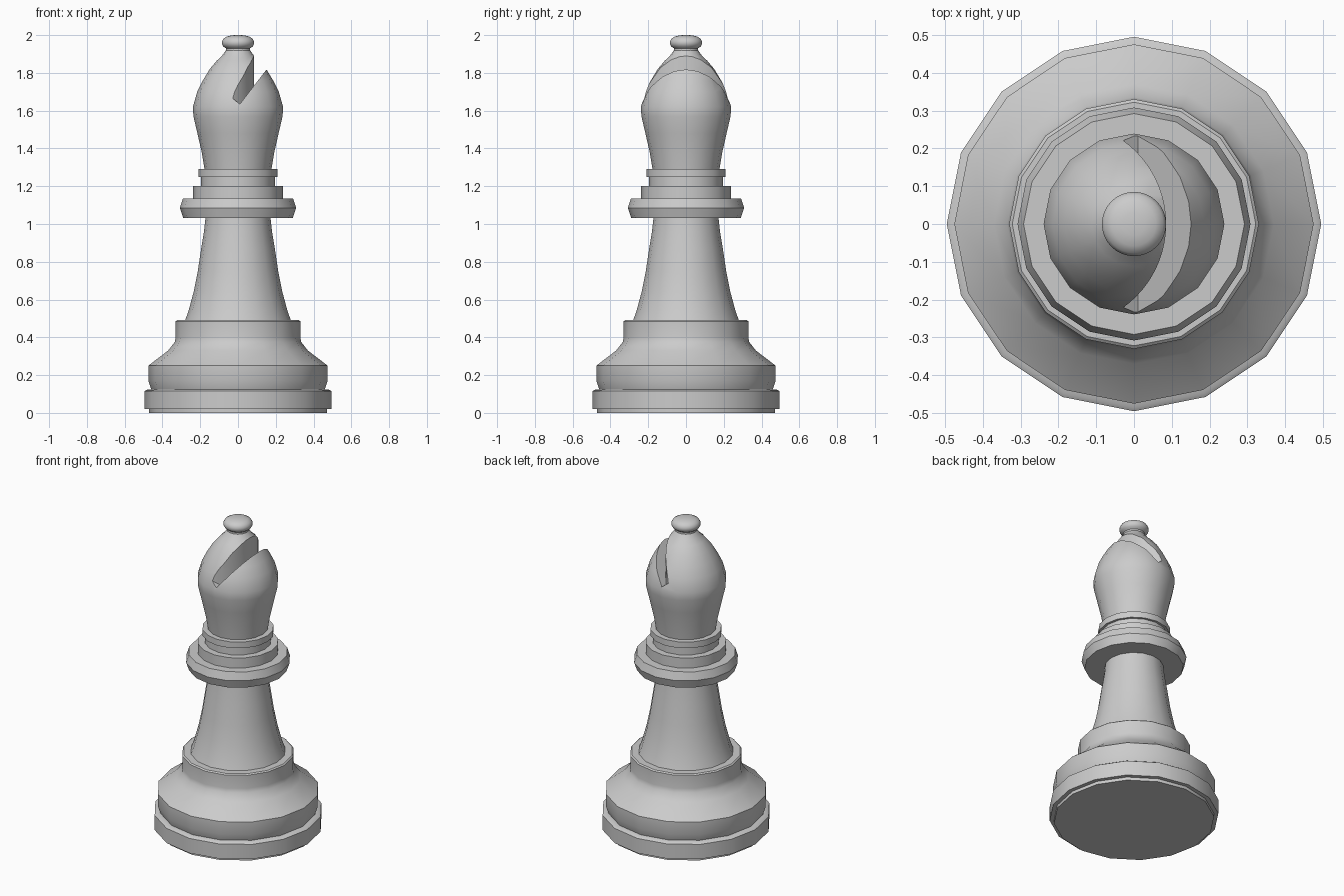
import bpy, bmesh, math
from mathutils import Matrix

if "Cube" in bpy.data.objects:
    bpy.data.objects.remove(bpy.data.objects["Cube"])


def finish(ob, angle=35):
    bpy.ops.object.select_all(action='DESELECT')
    ob.select_set(True)
    bpy.context.view_layer.objects.active = ob
    bpy.ops.object.shade_smooth_by_angle(angle=math.radians(angle))


def make(name, bm):
    bmesh.ops.recalc_face_normals(bm, faces=bm.faces[:])
    me = bpy.data.meshes.new(name)
    bm.to_mesh(me)
    bm.free()
    ob = bpy.data.objects.new(name, me)
    bpy.context.collection.objects.link(ob)
    return ob


def lathe(name, profile, sides=16):
    """Closed solid of revolution from (radius, z) points."""
    bm = bmesh.new()
    rings = [[bm.verts.new((r * math.cos(math.tau * i / sides),
                            r * math.sin(math.tau * i / sides), z))
              for i in range(sides)] for r, z in profile]
    for a, b in zip(rings, rings[1:]):
        for i in range(sides):
            j = (i + 1) % sides
            bm.faces.new((a[i], a[j], b[j], b[i]))
    bm.faces.new(rings[0])
    bm.faces.new(rings[-1])
    return make(name, bm)


def boolean(ob, cutter):
    m = ob.modifiers.new("cut", 'BOOLEAN')
    m.operation, m.solver, m.object = 'DIFFERENCE', 'EXACT', cutter
    bpy.ops.object.select_all(action='DESELECT')
    ob.select_set(True)
    bpy.context.view_layer.objects.active = ob
    bpy.ops.object.modifier_apply(modifier=m.name)
    bpy.data.objects.remove(cutter)


# Stepped base, tapered stem and collar
finish(lathe("base", [
    (.47, 0), (.47, .02), (.495, .02), (.495, .115), (.485, .122), (.46, .125),
    (.475, .17), (.475, .25), (.37, .33), (.335, .375), (.33, .40),
    (.33, .485), (.322, .492), (.28, .492)]))
finish(lathe("stem", [
    (.28, .49), (.262, .54), (.235, .64), (.213, .75), (.195, .87), (.18, .96), (.172, 1.035)]))
finish(lathe("collar", [
    (.17, 1.033), (.29, 1.033), (.308, 1.085), (.292, 1.135), (.237, 1.135),
    (.237, 1.20), (.195, 1.20), (.195, 1.25), (.21, 1.25), (.21, 1.29), (.175, 1.29)]))

# Head
head = lathe("head", [
    (.177, 1.29), (.192, 1.38), (.215, 1.48), (.236, 1.57), (.239, 1.62),
    (.216, 1.70), (.186, 1.76), (.150, 1.82), (.112, 1.865), (.085, 1.89), (.064, 1.92)])

# Slanted notch: tilted box with a vertical curved inner wall
u = math.atan2(.165, .127)
bm = bmesh.new()
bmesh.ops.create_cube(bm, size=1)
bm.transform(Matrix.Translation((.01, 0, 1.635)) @ Matrix.Rotation(-u, 4, 'Y')
             @ Matrix.Translation((.25, 0, .25)) @ Matrix.Diagonal((.5, .8, .5, 1)))
notch = make("notch_cutter", bm)
bm = bmesh.new()
bmesh.ops.create_cone(bm, cap_ends=True, segments=72, radius1=.272, radius2=.272, depth=2,
                      matrix=Matrix.Translation((-.187, 0, 1.7)))
boolean(notch, make("core_cutter", bm))

# Clear the offcut behind the inner wall so only the front notch is cut
bm = bmesh.new()
bmesh.ops.create_cube(bm, size=1, matrix=Matrix.Translation((-.547, 0, 1.7))
                      @ Matrix.Diagonal((1, 2, 2, 1)))
boolean(notch, make("rear_cutter", bm))
boolean(head, notch)
finish(head)

# Finial ball
finish(lathe("finial", [
    (.064, 1.915), (.064, 1.93), (.078, 1.94), (.085, 1.953), (.085, 1.967),
    (.077, 1.982), (.058, 1.993), (.03, 1.999), (.004, 2.0)], 32))
